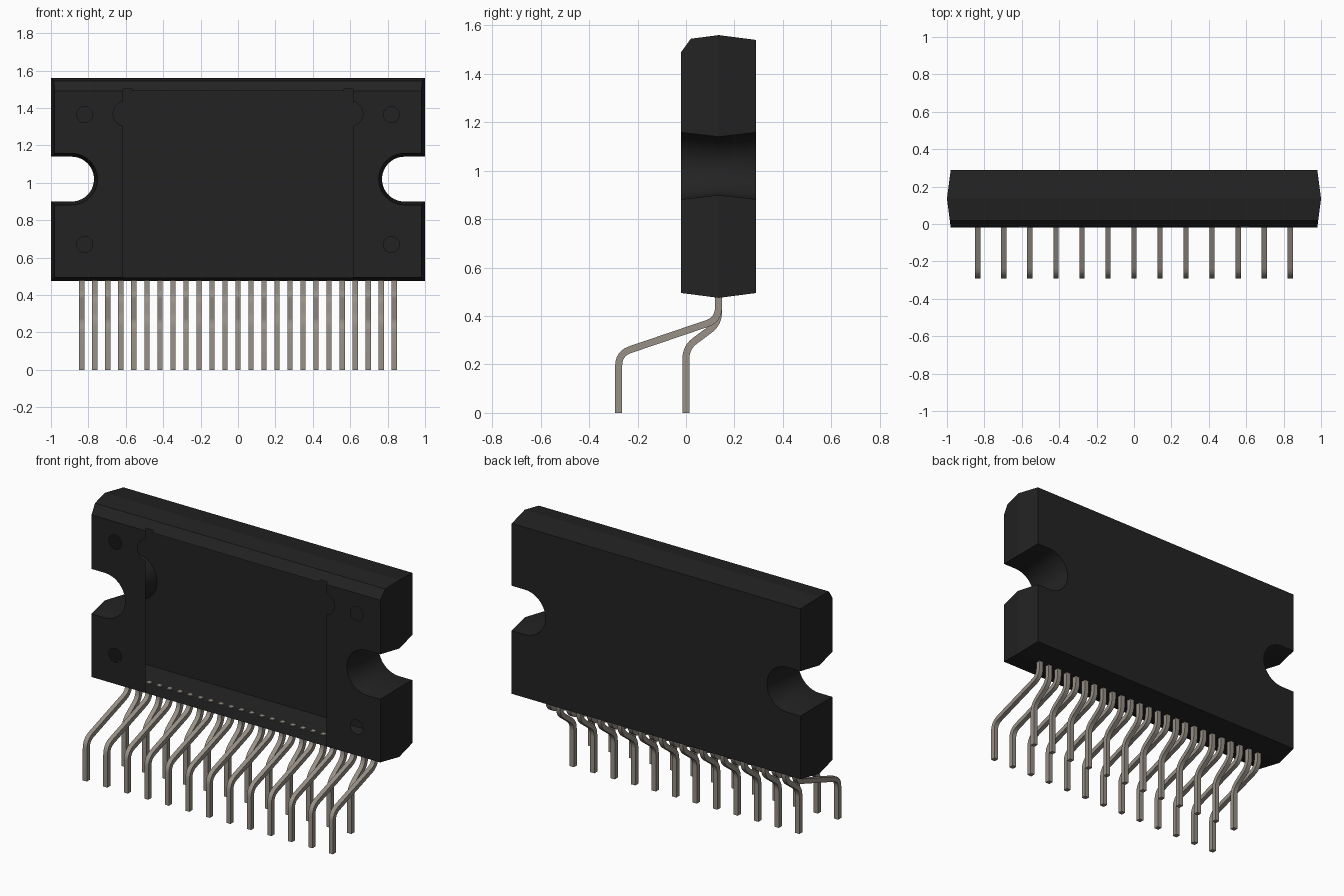
import bpy, bmesh
from math import sin, cos, pi, radians
from mathutils import Vector

cube = bpy.data.objects.get("Cube")
if cube:
    bpy.data.objects.remove(cube, do_unlink=True)


def material(name, rgb, roughness):
    m = bpy.data.materials.new(name)
    m.use_nodes = True
    m.diffuse_color = (*rgb, 1)
    bsdf = m.node_tree.nodes["Principled BSDF"]
    bsdf.inputs["Base Color"].default_value = (*rgb, 1)
    bsdf.inputs["Roughness"].default_value = roughness
    return m


def add_object(name, mesh):
    ob = bpy.data.objects.new(name, mesh)
    bpy.context.collection.objects.link(ob)
    return ob


def finish(bm, name, mat):
    mesh = bpy.data.meshes.new(name)
    bm.to_mesh(mesh)
    bm.free()
    mesh.materials.append(mat)
    return mesh


def arc(cx, cz, r, start, end, steps):
    angles = [radians(start + (end - start) * i / steps) for i in range(steps + 1)]
    return [(cx + r * cos(a), cz + r * sin(a)) for a in angles]


black = material("black plastic", (0.0165, 0.0165, 0.0165), 0.6)
metal = material("tinned metal", (0.31, 0.28, 0.24), 0.5)

# Hollow housing: tapered rings from front to back, open at the front
EDGE = 0.615       # side of the front opening
TAB = 0.567        # inner side of the small slots in the top chamfer
NOTCH_X, NOTCH_Z = 0.89, 1.02
BOTTOM = 0.475
# depth, inset, top height
LAYERS = [(-0.02, 0.02, 1.49), (0.02, 0.015, 1.545), (0.135, 0, 1.56), (0.29, 0.02, 1.54)]


def half_outline(inset, top):
    side, low, r = 1 - inset, BOTTOM + inset, 0.12 + inset * 0.9
    pts = [(EDGE, low), (side, low), (side, NOTCH_Z - r)]
    pts += arc(NOTCH_X, NOTCH_Z, r, 270, 90, 20)
    pts += [(side, NOTCH_Z + r), (side, top), (EDGE, top)]
    return pts


bm = bmesh.new()
rings = []
for layer, (y, inset, top) in enumerate(LAYERS):
    half = [(x, y, z) for x, z in half_outline(inset, top)]
    lift = 0.012 if layer == 0 else 0
    half += [(x, y + lift * 0.727, top + lift) for x in (EDGE, TAB)] + [(TAB, y, top)]
    loop = half + [(-x, yy, z) for x, yy, z in reversed(half)]
    rings.append([bm.verts.new(p) for p in loop])

for front, back in zip(rings, rings[1:]):
    for i in range(len(front)):
        j = (i + 1) % len(front)
        if (back[i].co - back[j].co).length > 1e-5:
            bm.faces.new((front[i], front[j], back[j], back[i]))
bm.faces.new(rings[-1][::-1])
bmesh.ops.remove_doubles(bm, verts=bm.verts, dist=1e-5)

# Front face either side of the opening, with round holes
y, inset, top = LAYERS[0]
border = half_outline(inset, top) + arc(0.60, 1.37, 0.068, 77, -77, 12)
holes = [arc(0.82, z, 0.043, 0, 337.5, 15) for z in (0.67, 1.365)]
for s in (-1, 1):
    edges = []
    for loop in [border] + holes:
        vs = [bm.verts.new((s * x, y, z)) for x, z in loop]
        edges += [bm.edges.new((vs[i - 1], vs[i])) for i in range(len(vs))]
    bmesh.ops.triangle_fill(bm, use_beauty=True, edges=edges, normal=(0, -1, 0))
bmesh.ops.remove_doubles(bm, verts=bm.verts, dist=1e-5)
bmesh.ops.recalc_face_normals(bm, faces=bm.faces)
back_face = max(bm.faces, key=lambda f: f.calc_center_median().y)
if back_face.normal.y < 0:
    bmesh.ops.reverse_faces(bm, faces=bm.faces)
housing = add_object("housing", finish(bm, "housing", black))


# Bent pins: a rectangular section swept along a path with rounded corners
def pin_mesh(name, path, radius, half_w=0.014, half_t=0.0145):
    path = [Vector((0, *p)) for p in path]
    pts = [path[0]]
    for a, b, c in zip(path, path[1:], path[2:]):
        p = b + (a - b).normalized() * radius
        q = b + (c - b).normalized() * radius
        pts += [p.lerp(b, t / 6).lerp(b.lerp(q, t / 6), t / 6) for t in range(7)]
    pts.append(path[-1])
    bm = bmesh.new()
    sections = []
    for i, p in enumerate(pts):
        d = (pts[min(i + 1, len(pts) - 1)] - pts[max(i - 1, 0)]).normalized()
        if i in (0, 1, len(pts) - 2, len(pts) - 1):
            d = Vector((0, 0, -1))
        n = Vector((0, -d.z, d.y)) * half_t
        w = Vector((half_w, 0, 0))
        sections.append([bm.verts.new(p + o) for o in (n + w, n - w, -n - w, -n + w)])
    for a, b in zip(sections, sections[1:]):
        for k in range(4):
            bm.faces.new((a[k - 1], a[k], b[k], b[k - 1]))
    bm.faces.new(sections[0])
    bm.faces.new(sections[-1][::-1])
    bmesh.ops.recalc_face_normals(bm, faces=bm.faces)
    return finish(bm, name, metal)


long_mesh = pin_mesh("long_pin", [(0.134, 0.482), (0.134, 0.385), (-0.278, 0.245), (-0.278, 0)], 0.05)
short_mesh = pin_mesh("short_pin", [(0.134, 0.482), (0.134, 0.37), (0, 0.27), (0, 0)], 0.045)

PINS, PITCH = 25, 0.0696
pins = []
for i in range(PINS):
    kind, mesh = ("short_pin", short_mesh) if i % 2 else ("long_pin", long_mesh)
    pin = add_object(f"{kind}_{i // 2 + 1}", mesh)
    pin.location.x = (i - (PINS - 1) / 2) * PITCH
    pins.append(pin)

# Smooth the bends and notches, keeping the edges crisp
bpy.ops.object.select_all(action="DESELECT")
for ob in (housing, pins[0], pins[1]):
    ob.select_set(True)
    bpy.context.view_layer.objects.active = ob
    for poly in ob.data.polygons:
        poly.use_smooth = True
    ob.data.set_sharp_from_angle(angle=radians(14 if ob is housing else 30))
    ob.select_set(False)
